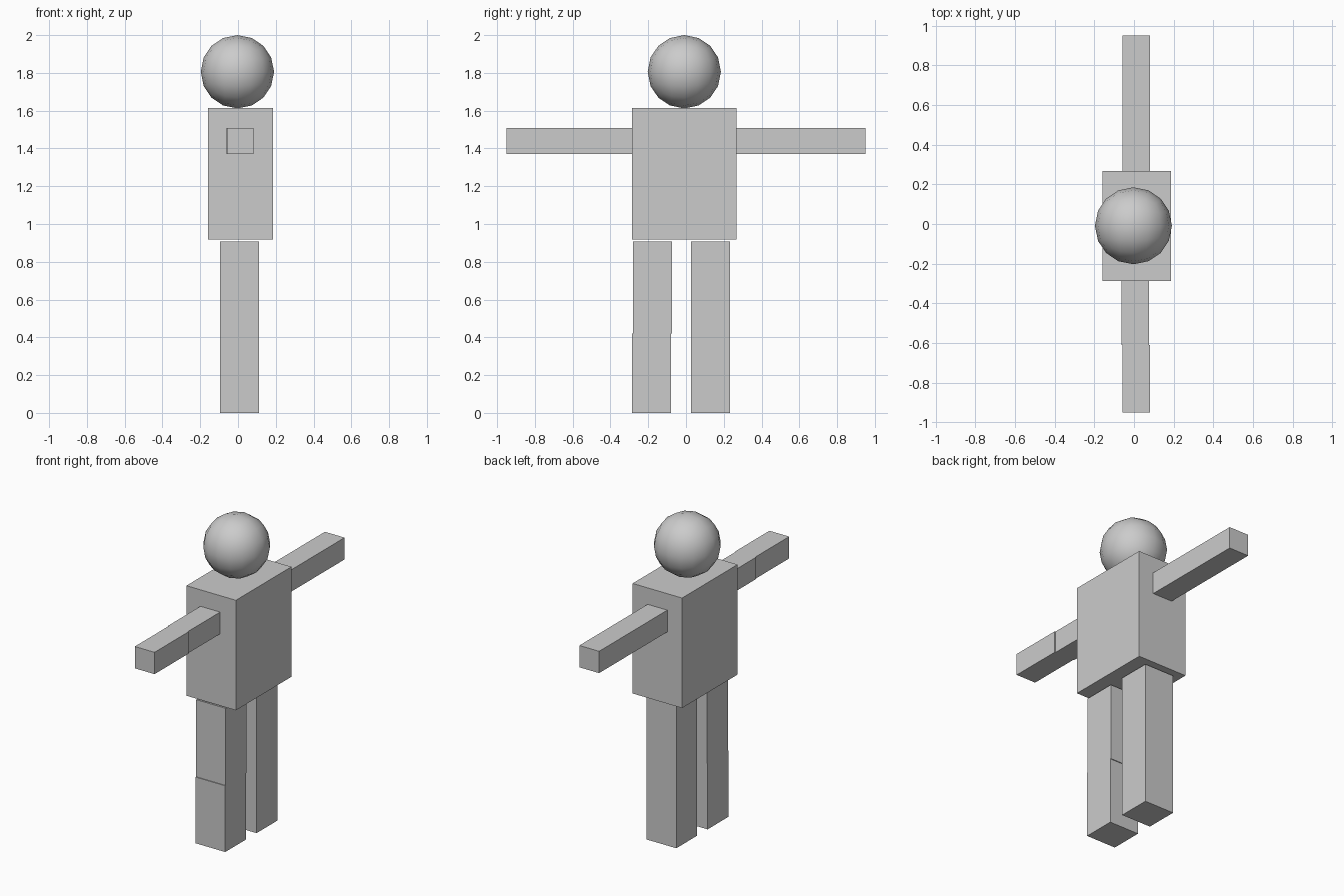
import bpy
import bmesh
from mathutils import Vector

if "Cube" in bpy.data.objects:
    bpy.data.objects.remove(bpy.data.objects["Cube"])


def box(name, low, high):
    """Flat-shaded box spanning two opposite corners."""
    low, high = Vector(low), Vector(high)
    bm = bmesh.new()
    bmesh.ops.create_cube(bm, size=1)
    bmesh.ops.scale(bm, vec=high - low, verts=bm.verts)
    bmesh.ops.translate(bm, vec=(low + high) / 2, verts=bm.verts)
    mesh = bpy.data.meshes.new(name)
    bm.to_mesh(mesh)
    bm.free()
    obj = bpy.data.objects.new(name, mesh)
    bpy.context.collection.objects.link(obj)
    return obj


# Torso
box("torso", (-0.16, -0.287, 0.917), (0.186, 0.268, 1.613))

# Arms: (name, x shift, y start, y end); the front one has a slight elbow step
for name, x, y0, y1 in (("back_arm", -0.057, 0.268, 0.95),
                        ("front_upper_arm", -0.062, -0.611, -0.287),
                        ("front_forearm", -0.057, -0.95, -0.611)):
    box(name, (x, y0, 1.371), (x + 0.138, y1, 1.509))

# Legs: (name, y shift, z bottom, z top); the front one has a slight knee step
for name, y, z0, z1 in (("back_leg", 0.027, 0, 0.907),
                        ("front_thigh", -0.281, 0.419, 0.907),
                        ("front_shin", -0.286, 0, 0.419)):
    box(name, (-0.096, y, z0), (0.111, y + 0.207, z1))

# Head: low-poly sphere made from a subdivided cube
bpy.ops.mesh.primitive_cube_add(size=0.4)
head = bpy.context.object
head.name = "head"
sub = head.modifiers.new("subdivide", 'SUBSURF')
sub.levels = sub.render_levels = 2
sub.use_limit_surface = False
cast = head.modifiers.new("round", 'CAST')
cast.factor = 1.0
cast.radius = 0.194
cast.use_radius_as_size = False
cast.size = 0.194
head.location = (-0.003, -0.009, 1.806)
bpy.ops.object.shade_smooth()
